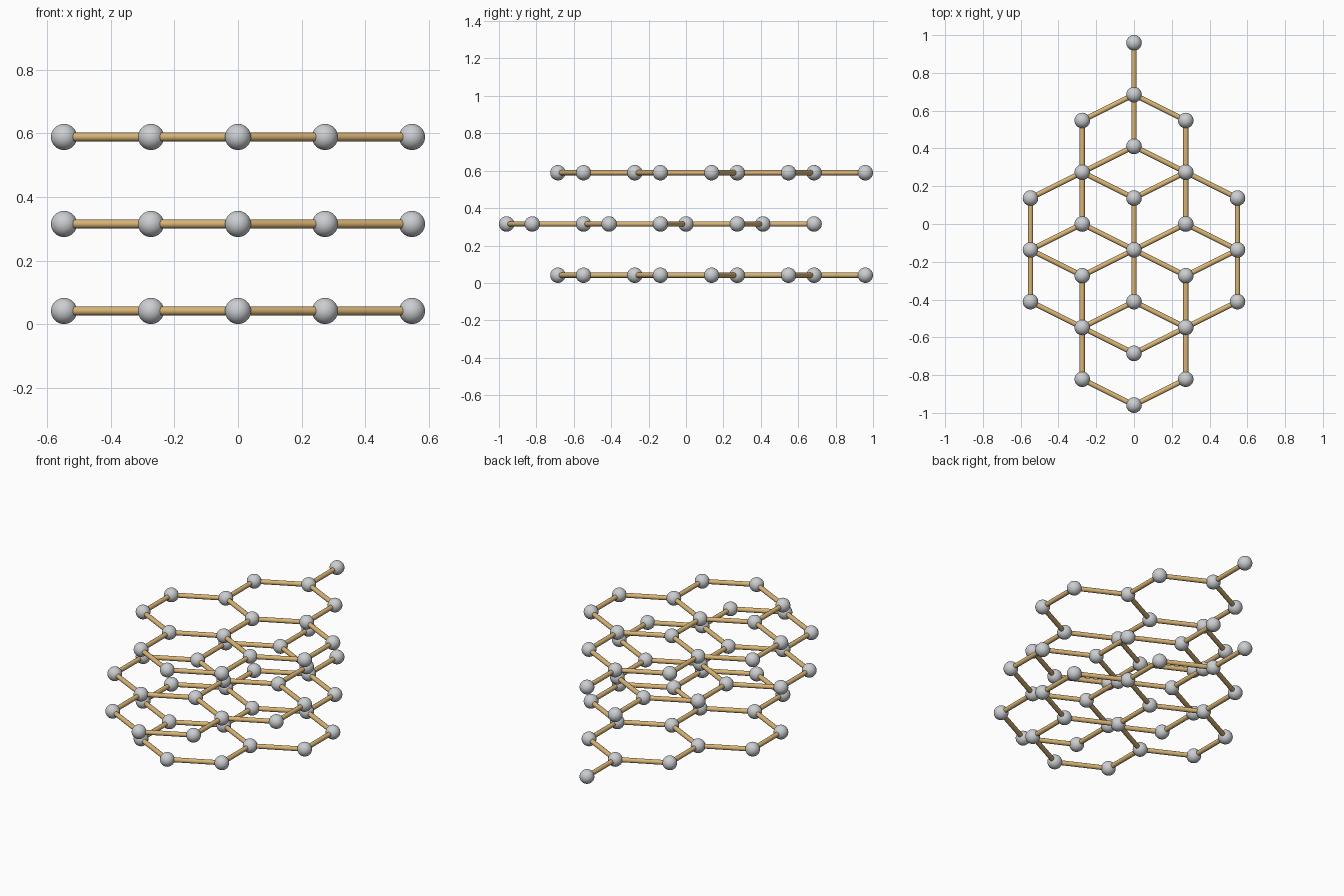
import bpy, bmesh
from math import radians
from itertools import combinations
from mathutils import Vector, Matrix

if "Cube" in bpy.data.objects:
    bpy.data.objects.remove(bpy.data.objects["Cube"])

A = 2 / 7.3            # lattice unit
R_ATOM = 0.15 * A
R_BOND = 0.05 * A

bond_mat = bpy.data.materials.new("bond_brown")
bond_mat.diffuse_color = (0.70, 0.46, 0.18, 1)
bond_mat.use_nodes = True
bond_mat.node_tree.nodes["Principled BSDF"].inputs["Base Color"].default_value = bond_mat.diffuse_color
atom_mat = bpy.data.materials.new("atom_grey")
atom_mat.diffuse_color = (0.6, 0.62, 0.64, 1)
atom_mat.use_nodes = True
atom_mat.node_tree.nodes["Principled BSDF"].inputs["Base Color"].default_value = atom_mat.diffuse_color


def finish(name, bm, mat):
    mesh = bpy.data.meshes.new(name)
    bm.to_mesh(mesh)
    bm.free()
    mesh.materials.append(mat)
    mesh.shade_smooth()
    obj = bpy.data.objects.new(name, mesh)
    bpy.context.collection.objects.link(obj)
    bpy.context.view_layer.objects.active = obj
    bpy.ops.object.select_all(action='DESELECT')
    obj.select_set(True)
    bpy.ops.object.shade_smooth_by_angle(angle=radians(40))
    return obj


# Sheet of four hexagonal cells plus one tail atom, in lattice units
cells = [(0, 1.5), (-1, 0), (1, 0), (0, -1.5)]
corners = [(0, 1), (1, 0.5), (1, -0.5), (0, -1), (-1, -0.5), (-1, 0.5)]
sheet = {(cx + x, cy + y) for cx, cy in cells for x, y in corners}
sheet.add((0, 3.5))

# Three stacked layers, the middle one shifted back by one bond
for layer, (name, shift) in enumerate([("lower", 0), ("middle", -1), ("upper", 0)]):
    z = R_ATOM + layer * A
    points = [Vector((x * A, (y + shift) * A, z)) for x, y in sorted(sheet)]

    # Atoms
    bm = bmesh.new()
    for p in points:
        bmesh.ops.create_uvsphere(bm, u_segments=32, v_segments=16, radius=R_ATOM,
                                  matrix=Matrix.Translation(p))
    finish(name + "_layer_atoms", bm, atom_mat)

    # Bonds between neighbouring atoms
    bm = bmesh.new()
    for p, q in combinations(points, 2):
        d = q - p
        if d.length < 1.2 * A:
            rot = d.to_track_quat('Z', 'Y').to_matrix().to_4x4()
            bmesh.ops.create_cone(bm, cap_ends=True, segments=16, radius1=R_BOND,
                                  radius2=R_BOND, depth=d.length,
                                  matrix=Matrix.Translation((p + q) / 2) @ rot)
    finish(name + "_layer_bonds", bm, bond_mat)
